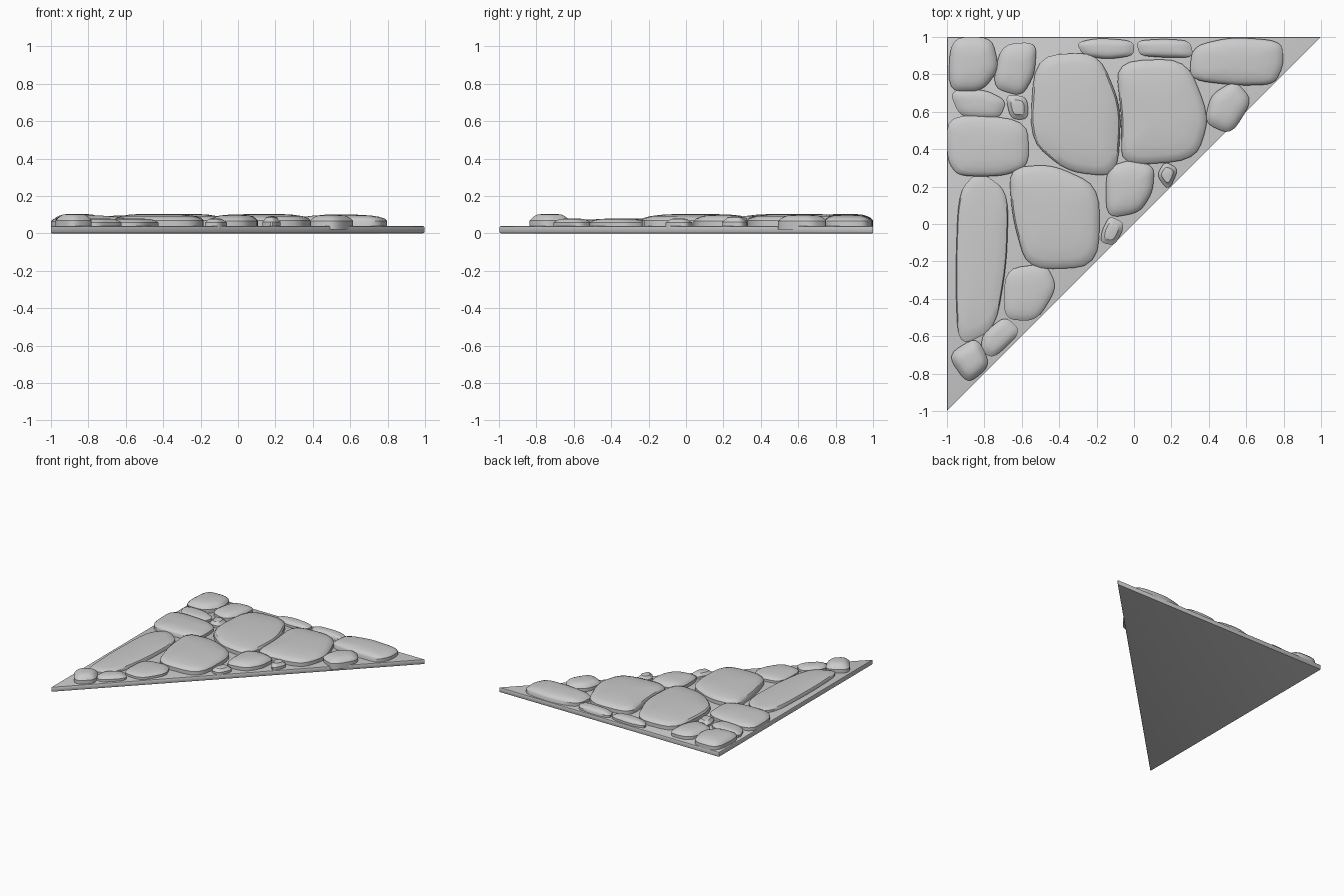
import bpy, bmesh
from mathutils import Vector

if "Cube" in bpy.data.objects:
    bpy.data.objects.remove(bpy.data.objects["Cube"])

BASE_TOP = 0.04


def finish(name, bm, angle):
    bmesh.ops.recalc_face_normals(bm, faces=bm.faces)
    me = bpy.data.meshes.new(name)
    bm.to_mesh(me)
    bm.free()
    ob = bpy.data.objects.new(name, me)
    bpy.context.collection.objects.link(ob)
    bpy.ops.object.select_all(action='DESELECT')
    bpy.context.view_layer.objects.active = ob
    ob.select_set(True)
    bpy.ops.object.shade_smooth_by_angle(angle=angle)
    return ob


def rounded(corners, cut=0.36, steps=4):
    """Polygon with every corner replaced by a soft curve."""
    pts = [Vector(c) for c in corners]
    out = []
    for i, p in enumerate(pts):
        a = p.lerp(pts[i - 1], cut)
        b = p.lerp(pts[(i + 1) % len(pts)], cut)
        for k in range(steps + 1):
            t = k / steps
            out.append(a.lerp(p, t).lerp(p.lerp(b, t), t))
    return out


def stone(name, height, *corners):
    """Cobble: steep wall, soft shoulder and a gently domed top."""
    outline = rounded(corners)
    centre = sum(outline, Vector((0, 0))) / len(outline)
    size = sum((p - centre).length for p in outline) / len(outline)
    rise = height - BASE_TOP
    bm = bmesh.new()
    rings = []
    # (inward offset, height) of each ring
    for inset, z in ((0, BASE_TOP - 0.02), (0, BASE_TOP + rise * 0.45),
                     (0.012, BASE_TOP + rise * 0.66),
                     (0.12 * size + 0.012, BASE_TOP + rise * 0.81),
                     (0.38 * size, BASE_TOP + rise * 0.93),
                     (0.7 * size, height)):
        ring = []
        for p in outline:
            d = p - centre
            q = centre + d * (1 - inset / size)
            ring.append(bm.verts.new((q.x, q.y, z)))
        rings.append(ring)
    n = len(outline)
    for lo, hi in zip(rings, rings[1:]):
        for i in range(n):
            j = (i + 1) % n
            bm.faces.new((lo[i], lo[j], hi[j], hi[i]))
    bm.faces.new(rings[0][::-1])
    bm.faces.new(rings[-1])
    finish(name, bm, 0.6)


# triangular base slab with softened edges
bm = bmesh.new()
low = [bm.verts.new((x, y, 0)) for x, y in ((-1, -1), (1, 1), (-1, 1))]
face = bm.faces.new(low)
top = bmesh.ops.extrude_face_region(bm, geom=[face])
bmesh.ops.translate(bm, vec=(0, 0, BASE_TOP),
                    verts=[v for v in top['geom'] if isinstance(v, bmesh.types.BMVert)])
bmesh.ops.bevel(bm, geom=bm.edges[:], offset=0.006, segments=2,
                affect='EDGES', profile=0.5)
finish("base_slab", bm, 0.6)

# three large centre stones
stone("large_stone_back", 0.105, (-.53, .90), (-.19, .92), (-.065, .62), (-.09, .25),
      (-.36, .28), (-.56, .45))
stone("large_stone_right", 0.105, (-.10, .87), (.28, .885), (.405, .57), (.33, .34),
      (-.07, .31), (-.065, .56))
stone("large_stone_front", 0.105, (-.67, .30), (-.44, .32), (-.18, .20), (-.19, -.23),
      (-.57, -.245), (-.65, .03))

# stones along the left side
stone("corner_stone", 0.105, (-.98, 1.0), (-.76, 1.0), (-.72, .83), (-.81, .71), (-.995, .71))
stone("left_stone_upper", 0.095, (-.71, .96), (-.52, .975), (-.53, .80), (-.60, .68), (-.76, .73))
stone("left_stone_flat", 0.08, (-.99, .715), (-.80, .72), (-.68, .66), (-.72, .56), (-.93, .57))
stone("left_pebble", 0.08, (-.69, .695), (-.57, .68), (-.565, .56), (-.66, .56))
stone("left_stone_wide", 0.095, (-1.0, .59), (-.57, .56), (-.56, .31), (-.70, .255),
      (-.94, .255), (-1.0, .34))
stone("long_stone", 0.08, (-.94, .17), (-.83, .29), (-.67, .17), (-.68, -.21),
      (-.74, -.56), (-.94, -.66), (-.955, -.3))

# stones along the back
stone("back_pebble_left", 0.08, (-.31, .97), (-.19, .995), (0, .98), (.0, .90), (-.14, .88),
      (-.27, .90))
stone("back_pebble_right", 0.08, (.01, .98), (.16, .99), (.30, .98), (.32, .89), (.16, .89),
      (.03, .90))
stone("back_right_stone", 0.10, (.31, .95), (.52, 1.0), (.79, .98), (.80, .85), (.75, .745),
      (.55, .74), (.295, .77))

# stones along the slanted side, back to front
stone("slant_stone_a", 0.10, (.41, .69), (.54, .77), (.635, .66), (.52, .475), (.375, .54))
stone("slant_pebble_b", 0.09, (.12, .26), (.165, .335), (.24, .295), (.185, .175))
stone("slant_stone_c", 0.10, (-.15, .30), (-.02, .345), (.11, .31), (.10, .17), (.03, .06),
      (-.15, .03))
stone("slant_pebble_d", 0.08, (-.17, -.03), (-.13, .045), (-.045, .0), (-.10, -.115),
      (-.18, -.10))
stone("slant_stone_e", 0.08, (-.69, -.24), (-.47, -.21), (-.41, -.34), (-.52, -.52),
      (-.70, -.51))
stone("slant_stone_f", 0.08, (-.81, -.59), (-.69, -.49), (-.60, -.575), (-.75, -.72),
      (-.82, -.68))
stone("tip_stone", 0.105, (-1.0, -.70), (-.84, -.60), (-.765, -.755), (-.89, -.86))
